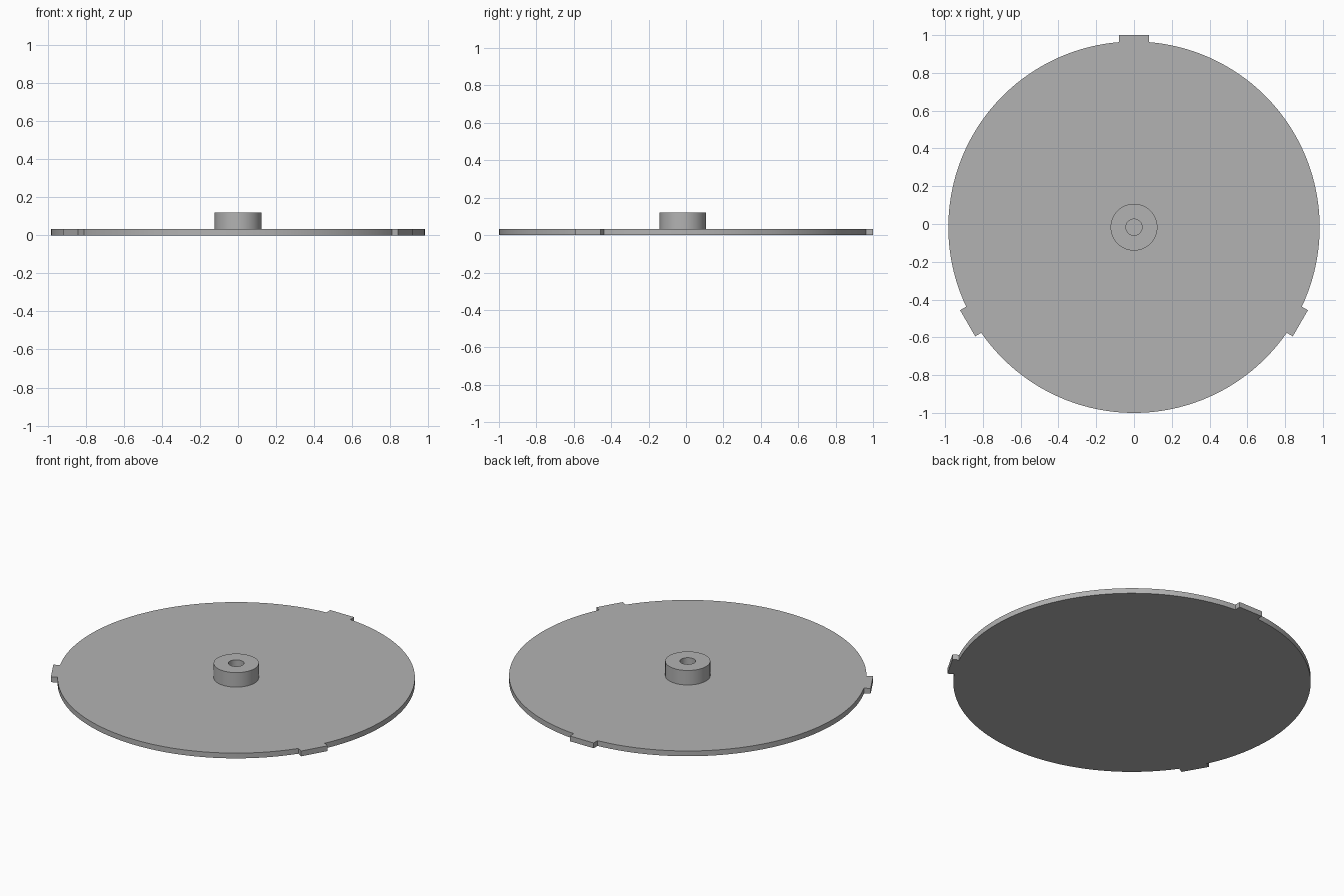
import bpy, bmesh
from math import sin, cos, pi, asin, sqrt, radians

if "Cube" in bpy.data.objects:
    bpy.data.objects.remove(bpy.data.objects["Cube"], do_unlink=True)

RADIUS, TAB_REACH, TAB_HALF = 0.983, 1.017, 0.08
THICK, HUB_TOP, HUB_R, BORE_R = 0.032, 0.12, 0.124, 0.043
CENTRE_Y = RADIUS - 1

grey = bpy.data.materials.new("plain grey")
grey.use_nodes = True
colour = (0.45, 0.45, 0.45, 1)
grey.diffuse_color = colour
grey.node_tree.nodes["Principled BSDF"].inputs["Base Color"].default_value = colour


def finish(name, bm):
    bmesh.ops.recalc_face_normals(bm, faces=bm.faces)
    mesh = bpy.data.meshes.new(name)
    bm.to_mesh(mesh)
    bm.free()
    mesh.materials.append(grey)
    obj = bpy.data.objects.new(name, mesh)
    obj.location.y = CENTRE_Y
    bpy.context.collection.objects.link(obj)
    bpy.ops.object.select_all(action="DESELECT")
    obj.select_set(True)
    bpy.context.view_layer.objects.active = obj
    bpy.ops.object.shade_smooth_by_angle(angle=radians(30))


# Disc with three square locating tabs: each third is a tab, then an arc
outline = []
half_angle = asin(TAB_HALF / RADIUS)
root = sqrt(RADIUS ** 2 - TAB_HALF ** 2)
steps = 48
for k in range(3):
    a = pi / 2 + k * 2 * pi / 3
    for along, across in ((root, -TAB_HALF), (TAB_REACH, -TAB_HALF),
                          (TAB_REACH, TAB_HALF), (root, TAB_HALF)):
        outline.append((along * cos(a) - across * sin(a),
                        along * sin(a) + across * cos(a)))
    span = 2 * pi / 3 - 2 * half_angle
    for i in range(1, steps):
        t = a + half_angle + span * i / steps
        outline.append((RADIUS * cos(t), RADIUS * sin(t)))

bm = bmesh.new()
base = bm.faces.new([bm.verts.new((x, y, 0)) for x, y in outline])
top = bmesh.ops.extrude_face_region(bm, geom=[base], use_keep_orig=True)
bmesh.ops.translate(bm, vec=(0, 0, THICK),
                    verts=[g for g in top["geom"] if isinstance(g, bmesh.types.BMVert)])
finish("tabbed_disc", bm)

# Hub: lathed collar with a blind bore down to the disc
bm = bmesh.new()
profile = [(HUB_R, THICK), (HUB_R, HUB_TOP), (BORE_R, HUB_TOP), (BORE_R, THICK)]
sides = 64
rings = [[bm.verts.new((r * cos(2 * pi * i / sides), r * sin(2 * pi * i / sides), z))
          for i in range(sides)] for r, z in profile]
for lower, upper in zip(rings, rings[1:] + rings[:1]):
    for i in range(sides):
        j = (i + 1) % sides
        bm.faces.new((lower[i], lower[j], upper[j], upper[i]))
finish("hub", bm)
